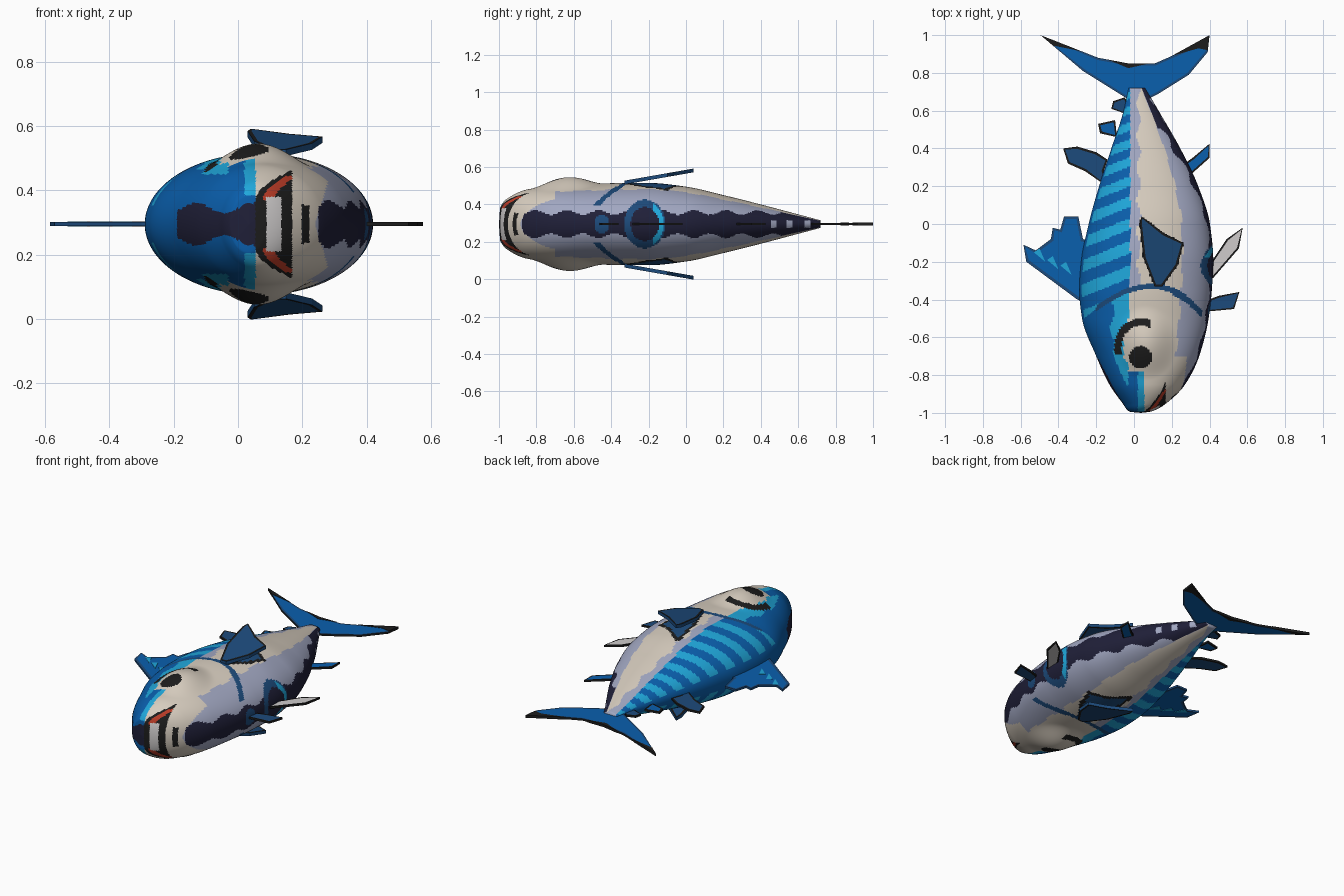
import bpy, bmesh, math

cube = bpy.data.objects.get("Cube")
if cube:
    bpy.data.objects.remove(cube, do_unlink=True)

MID = .295          # height of the symmetry plane
COLOURS = {
    "blue": (.003, .115, .42), "cyan": (.014, .39, .71), "dark blue": (.012, .07, .2),
    "navy": (.014, .014, .04), "black": (.012, .012, .012), "cream": (.68, .61, .52),
    "lavender grey": (.36, .39, .54), "white": (.62, .6, .6), "red": (.5, .045, .02)}
NAMES = list(COLOURS)
for name, rgb in COLOURS.items():
    m = bpy.data.materials.new(name)
    m.use_nodes = True
    m.diffuse_color = (*rgb, 1)
    m.node_tree.nodes["Principled BSDF"].inputs["Base Color"].default_value = (*rgb, 1)

def make_object(name, bm):
    bmesh.ops.recalc_face_normals(bm, faces=bm.faces)
    mesh = bpy.data.meshes.new(name)
    bm.to_mesh(mesh)
    bm.free()
    for colour in NAMES:
        mesh.materials.append(bpy.data.materials[colour])
    bpy.context.collection.objects.link(bpy.data.objects.new(name, mesh))

# Body stations: y, back edge x, belly edge x, half thickness
STATIONS = [
    (-1, .035, .035, 0), (-.993, -.025, .09, .09), (-.95, -.06, .17, .14),
    (-.85, -.13, .27, .185), (-.7, -.2, .345, .205), (-.5, -.275, .395, .213),
    (-.35, -.29, .412, .22), (-.2, -.28, .42, .22), (0, -.24, .402, .2),
    (.2, -.185, .34, .155), (.4, -.12, .245, .105), (.6, -.055, .13, .052),
    (.72, -.03, .06, .02)]
PECTORAL = [(.03, 0), (.05, -.18), (.11, -.33), (.15, -.33), (.23, -.22), (.262, -.1),
            (.16, -.05), (.04, .04)]

def slope(i, c):
    a, b = STATIONS[i], STATIONS[i + 1]
    return (b[c] - a[c]) / (b[0] - a[0])

def tangent(i, c):
    last = len(STATIONS) - 1
    if i in (0, last):
        return slope(min(i, last - 1), c)
    p, q = slope(i - 1, c), slope(i, c)
    return 0 if p * q <= 0 else 2 * p * q / (p + q)

def section(y):
    """Monotone cubic interpolation of the stations."""
    k = max(i for i in range(len(STATIONS) - 1) if STATIONS[i][0] <= y + 1e-6)
    a, b = STATIONS[k], STATIONS[k + 1]
    w = b[0] - a[0]
    t = (y - a[0]) / w
    return [(2*t**3 - 3*t*t + 1) * a[c] + (t**3 - 2*t*t + t) * w * tangent(k, c)
            + (3*t*t - 2*t**3) * b[c] + (t**3 - t*t) * w * tangent(k + 1, c)
            for c in (1, 2, 3)]

def eye_bulge(x, y):
    r = math.hypot((x - .06) / .17, (y + .63) / .2)
    return .042 * (1 - r * r) ** 2 if r < 1 else 0

def inside(x, y, outline):
    hit = False
    for (x0, y0), (x1, y1) in zip(outline, outline[1:] + outline[:1]):
        if (y0 > y) != (y1 > y) and x < x0 + (y - y0) * (x1 - x0) / (y1 - y0):
            hit = not hit
    return hit

def mouth_colour(x, h, left):
    if h < .085 and .088 < x < .135:
        return "white"
    return "red" if .075 < h < .15 and left + .022 < x < left + .058 else "black"

def head_colour(x, y, h, wave):
    edge = .055 if y < -.78 else -.03
    if x > edge:
        return None
    if x > -.19 and y < -.7 and h < .05 + .016 * math.cos((x + .13) * 36):
        return "navy"
    if x > .02 and h > .09 or -.115 + wave < x < -.03 and h > .155:
        return "cyan"
    return "blue"

def belly_colour(x, y, h, c, wave):
    pocket = math.hypot((y + .22) / .11, h / .13)
    if c > .6 and pocket < 1:
        if pocket < .7:
            return "navy"
        return "cyan" if y > -.18 and pocket < .93 else "dark blue"
    if c > .6 and math.hypot((y + .45) / .04, h / .05) < 1:
        return "dark blue"
    if y > .4 and h < .02 and c > .8 and y % .09 < .03:
        return "lavender grey"
    if c > .55 and h < .062 + wave and x > .25 - max(0, y) * .4:
        return "navy"
    if y < -.8 and abs(x - .21) < .012 and h < .06:
        return "black"
    limit = .24 + .3 * h if y < -.7 else 0
    return "lavender grey" if c > .53 + 2 * wave and x > limit else None

def skin_colour(x, y, z):
    """Painted pattern of the skin, the same on both flanks."""
    h = abs(z - MID)
    lo, hi, half = section(y)
    c = (2 * x - lo - hi) / max(hi - lo, .001)
    wave = math.sin(y * 37) * .012
    left = .054 + 12 * max(0, h - .07) ** 2
    if y < -.8 and left < x < .168 and h < .166:
        return mouth_colour(x, h, left)
    if h > .1:
        # pupil, brow and white of the eye
        if math.hypot(x - .035, y + .705) < .06:
            return "black"
        r = math.hypot((x - .04) / .95, y + .65)
        if .112 < r < .152 and x < .085 and y > -.69 and (x < -.05 or y > -.58):
            return "black"
        if r < .115 and x > -.055:
            return "cream"
        # patch under the pectoral fin
        if inside(x, y, PECTORAL):
            core = inside(.14 + (x - .14) * 1.25, -.15 + (y + .15) * 1.25, PECTORAL)
            return "dark blue" if core else "black"
    gill = -.33 - (2.2 if x > .1 else 1.3) * (x - .1) ** 2
    if abs(y - gill) < (.02 if x > .2 else .014) and -.2 < x < .36:
        return "dark blue"
    colour = None
    if y < gill:
        colour = head_colour(x, y, h, wave)
    elif x < -.02:
        # striped back, with stripes narrowing to the tail
        phase = math.log(1 + .8 * max(0, .75 - y + .4 * x)) / .06
        return "blue" if h < .25 * half or phase % 1 < .5 else "cyan"
    elif x < .025 + wave and c < .4:
        return "lavender grey"
    if not colour and c > 0:
        colour = belly_colour(x, y, h, c, wave)
    return colour or "cream"

# Body lofted from elliptical rings
RINGS, SIDES = 280, 150
bm = bmesh.new()
rings = []
for i in range(1, RINGS + 1):
    y = -1 + 1.72 * (i / RINGS) ** 1.8
    lo, hi, half = section(y)
    ring = []
    for j in range(SIDES):
        a = math.tau * (j + .5) / SIDES
        x, s = (lo + hi) / 2 + (hi - lo) / 2 * math.cos(a), math.sin(a)
        bump = eye_bulge(x, y) * max(-1, min(1, s * 1.3))
        ring.append(bm.verts.new((x, y, MID + half * s + bump)))
    rings.append(ring)
for a, b in zip(rings, rings[1:]):
    for j in range(SIDES):
        k = (j + 1) % SIDES
        bm.faces.new((a[j], a[k], b[k], b[j]))
bm.faces.new(rings[0])
bm.faces.new(rings[-1])
for f in bm.faces:
    f.smooth = True
    f.material_index = NAMES.index(skin_colour(*f.calc_center_median()))
make_object("body", bm)

def fin(name, outline, colour, rim, width=.01, thick=.012, wall=None, lift=lambda p: MID):
    """Flat plate cut from an outline, with a painted rim on both faces."""
    bm = bmesh.new()
    face = bm.faces.new([bm.verts.new((x, y, -thick / 2)) for x, y in outline])
    top = bmesh.ops.extrude_face_region(bm, geom=[face], use_keep_orig=True)
    for v in top["geom"]:
        if isinstance(v, bmesh.types.BMVert):
            v.co.z += thick
    bmesh.ops.recalc_face_normals(bm, faces=bm.faces)
    caps = [f for f in bm.faces if abs(f.normal.z) > .9]
    for f in bm.faces:
        f.material_index = NAMES.index(colour if f in caps else wall or rim)
    for f in bmesh.ops.inset_individual(bm, faces=caps, thickness=width)["faces"]:
        f.material_index = NAMES.index(rim)
    for v in bm.verts:
        v.co.z += lift(v.co)
    make_object(name, bm)

# Fins along the back
fin("first_dorsal_fin", [(-.25, -.42), (-.3, -.4), (-.57, -.2), (-.585, -.11), (-.52, -.14),
    (-.44, -.08), (-.43, -.02), (-.39, -.03), (-.37, .04), (-.295, .04), (-.27, -.08),
    (-.2, -.1)], "blue", "dark blue", .016)
for x, y in ((-.33, -.27), (-.4, -.24), (-.47, -.2)):
    fin("dorsal_streak", [(x, y), (x - .06, y + .05), (x - .03, y + .07)],
        "cyan", "cyan", .002, .016)
fin("second_dorsal_fin", [(-.13, .19), (-.26, .28), (-.35, .32), (-.375, .4), (-.3, .41),
    (-.2, .38), (-.14, .34), (-.16, .28)], "dark blue", "black", .012)
fin("front_finlet", [(-.09, .46), (-.18, .48), (-.19, .53), (-.1, .55)], "blue", "black", .014)
fin("rear_finlet", [(-.035, .58), (-.12, .61), (-.11, .65), (-.05, .67), (-.03, .64)],
    "dark blue", "black")
# Fins along the belly
fin("lower_front_fin", [(.37, -.465), (.53, -.45), (.558, -.36), (.45, -.38), (.37, -.41)],
    "dark blue", "black")
fin("pelvic_fin", [(.38, -.28), (.42, -.285), (.555, -.13), (.575, -.02), (.49, -.08),
    (.41, -.2), (.38, -.2)], "white", "black")
fin("anal_fin", [(.24, .27), (.31, .27), (.4, .35), (.4, .425), (.31, .35), (.24, .3)],
    "blue", "black")
# Tail, with dark patches along its trailing edge
fin("tail_fin", [(-.03, .66), (-.27, .81), (-.495, 1), (-.19, .88), (-.03, .85), (.11, .85),
    (.27, .92), (.4, 1), (.39, .91), (.29, .79), (.13, .69), (.07, .66)],
    "blue", "dark blue", .012, .012, "black")
for patch in ([(-.495, 1), (-.43, .945), (-.28, .915)], [(-.14, .871), (-.03, .825), (.08, .85),
              (-.03, .85)], [(.2, .89), (.34, .93), (.39, .92), (.4, 1)]):
    fin("tail_patch", patch, "black", "black", .002, .016)
# Pectoral fins, one on each flank
for side, sign in (("right", 1), ("left", -1)):
    fin(side + "_pectoral_fin", PECTORAL, "dark blue", "black", .012, .02, "dark blue",
        lambda p: MID + sign * (.222 + .175 * (p.y + .33)))
